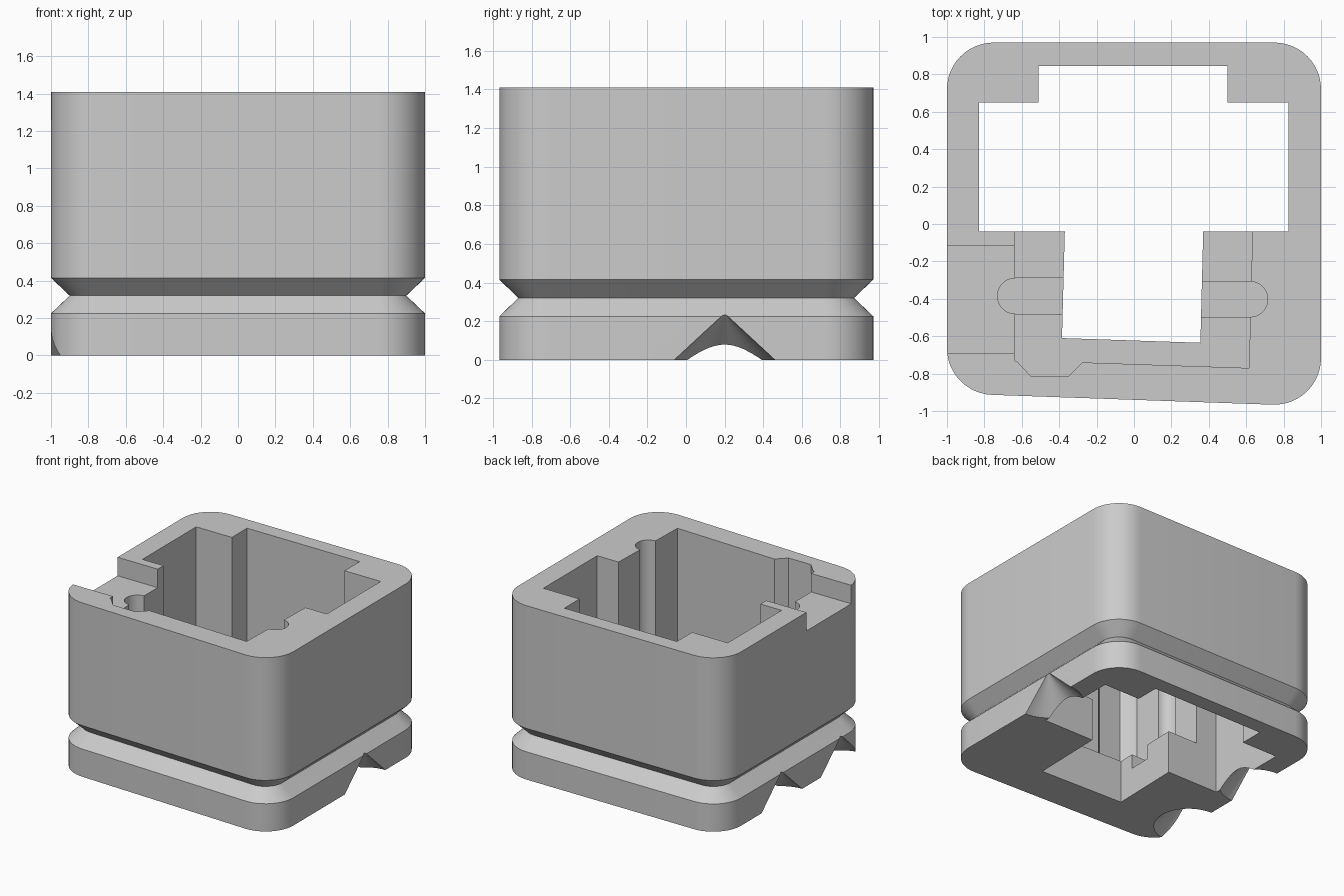
import bpy, bmesh
from math import sin, cos, tan, radians
from mathutils import Vector

cube = bpy.data.objects.get("Cube")
if cube:
    bpy.data.objects.remove(cube, do_unlink=True)

grey = bpy.data.materials.new("plain grey")
grey.use_nodes = True
colour = (0.6, 0.6, 0.6, 1)
grey.diffuse_color = colour
grey.node_tree.nodes["Principled BSDF"].inputs["Base Color"].default_value = colour


def arc(x, y, r, start=0, sweep=360, steps=48):
    """Points along an arc; a full circle does not repeat its first point."""
    count = steps if sweep == 360 else steps + 1
    angles = [radians(start + sweep * k / steps) for k in range(count)]
    return [(x + r * cos(t), y + r * sin(t)) for t in angles]


def outline(inset, radius, steps=12):
    """Rounded housing outline with a slightly slanted front edge."""
    e = 1 - inset
    front_left, front_right = inset - 0.905, inset - 0.975
    corners = [Vector(p) for p in
               ((-e, front_left), (e, front_right), (e, 0.97 - inset), (-e, 0.97 - inset))]
    points = []
    for i, p in enumerate(corners):
        u = (corners[i - 1] - p).normalized()
        v = (corners[(i + 1) % 4] - p).normalized()
        half = u.angle(v) / 2
        centre = p + (u + v).normalized() * (radius / sin(half))
        reach = radius / tan(half)
        a = (p + u * reach - centre).normalized()
        b = (p + v * reach - centre).normalized()
        points += [centre + a.slerp(b, k / steps) * radius for k in range(steps + 1)]
    return points


def loft(name, sections):
    """Solid through stacked outlines, given as (z, points)."""
    bm = bmesh.new()
    rings = [[bm.verts.new((p[0], p[1], z)) for p in pts] for z, pts in sections]
    for low, high in zip(rings, rings[1:]):
        n = len(low)
        for i in range(n):
            j = (i + 1) % n
            bm.faces.new((low[i], low[j], high[j], high[i]))
    bm.faces.new(rings[0][::-1])
    bm.faces.new(rings[-1])
    bmesh.ops.recalc_face_normals(bm, faces=bm.faces)
    mesh = bpy.data.meshes.new(name)
    bm.to_mesh(mesh)
    bm.free()
    mesh.materials.append(grey)
    obj = bpy.data.objects.new(name, mesh)
    bpy.context.collection.objects.link(obj)
    return obj


def prism(name, pts, bottom):
    return loft(name, [(bottom, pts), (1.6, pts)])


# Housing with a V groove around it
full, waist = outline(0, 0.25), outline(0.1, 0.15)
housing = loft("housing", [(0, full), (0.225, full), (0.32, waist),
                           (0.415, full), (1.41, full)])
cutters = []

# Opening through the whole housing
cutters.append(prism("through_opening", [
    (-0.83, -0.04), (-0.37, -0.04), (-0.385, -0.61), (0.355, -0.635),
    (0.37, -0.04), (0.825, -0.04), (0.825, 0.65), (0.5, 0.65),
    (0.5, 0.845), (-0.51, 0.845), (-0.51, 0.65), (-0.83, 0.65)], -0.2))

# Wider front pocket above a ledge
cutters.append(prism("front_pocket", [
    (-0.64, 0.1), (-0.64, -0.73), (-0.625, -0.735), (-0.55, -0.815),
    (-0.35, -0.815), (-0.275, -0.74), (0.615, -0.77), (0.637, 0.1)], 0.35))

# Round-ended slots sunk into the ledge
left_end = arc(0.62, -0.402, 0.095, -90, 180, 16)
cutters.append(prism("left_slot", left_end + [(0.2, -0.307), (0.2, -0.497)], 0.23))
right_end = arc(-0.635, -0.385, 0.095, 90, 180, 16)
cutters.append(prism("right_slot", right_end + [(-0.2, -0.48), (-0.2, -0.29)], 0.23))

# Shallow notch through the top of the right wall
cutters.append(prism("rim_notch", [
    (-1.2, -0.69), (-0.5, -0.69), (-0.5, -0.115), (-1.2, -0.115)], 1.26))

# Conical notches in the bottom edge
for x, y in ((1, 0.2), (-1, 0.2), (-1, -0.56)):
    cutters.append(loft("cone_notch", [(-0.12, arc(x, y, 0.39)),
                                       (0.24, arc(x, y, 0.0005))]))

# Cut everything out of the housing
bpy.context.view_layer.objects.active = housing
for cutter in cutters:
    cutter.hide_render = True
    mod = housing.modifiers.new(cutter.name, "BOOLEAN")
    mod.operation, mod.solver, mod.object = "DIFFERENCE", "EXACT", cutter
    bpy.ops.object.modifier_apply(modifier=mod.name)
    bpy.data.objects.remove(cutter, do_unlink=True)

bpy.ops.object.select_all(action="DESELECT")
housing.select_set(True)
bpy.ops.object.shade_smooth_by_angle(angle=0.5)
